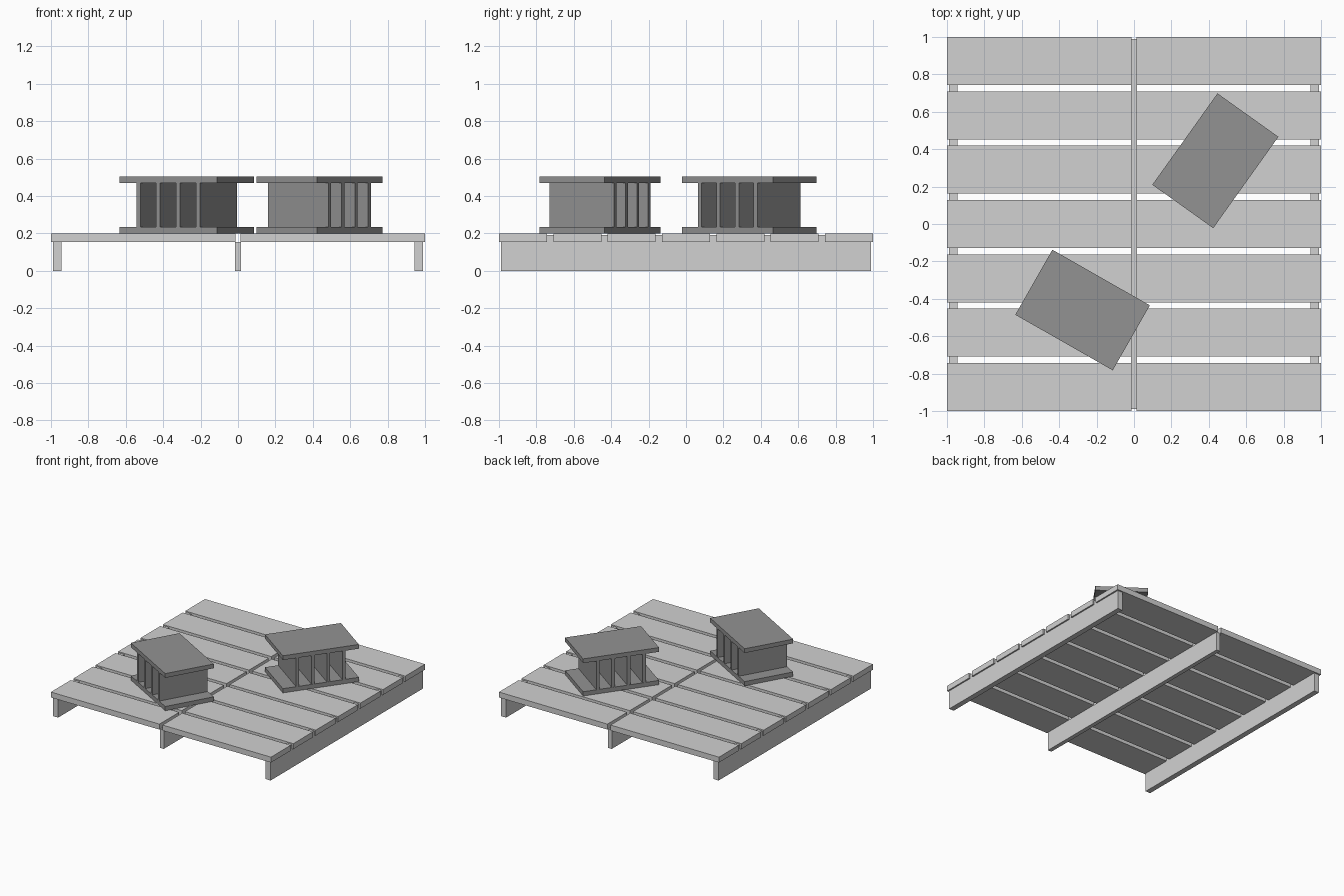
import bpy
import bmesh
import math
from mathutils import Matrix, Vector

if "Cube" in bpy.data.objects:
    bpy.data.objects.remove(bpy.data.objects["Cube"])


def material(name, grey):
    m = bpy.data.materials.new(name)
    m.diffuse_color = (grey, grey, grey, 1)
    m.use_nodes = True
    m.node_tree.nodes["Principled BSDF"].inputs["Base Color"].default_value = m.diffuse_color
    return m


LIGHT = material("light_grey", 0.64)
DARK = material("dark_grey", 0.29)


def boxes(name, mat, bounds, location=(0, 0, 0), angle=0):
    """One object made of boxes given as (x0, x1, y0, y1, z0, z1)."""
    bm = bmesh.new()
    for x0, x1, y0, y1, z0, z1 in bounds:
        centre = Vector(((x0 + x1) / 2, (y0 + y1) / 2, (z0 + z1) / 2))
        size = (x1 - x0, y1 - y0, z1 - z0, 1)
        bmesh.ops.create_cube(bm, size=1, matrix=Matrix.Translation(centre) @ Matrix.Diagonal(size))
    mesh = bpy.data.meshes.new(name)
    bm.to_mesh(mesh)
    bm.free()
    mesh.materials.append(mat)
    ob = bpy.data.objects.new(name, mesh)
    ob.location = location
    ob.rotation_euler.z = math.radians(angle)
    bpy.context.collection.objects.link(ob)
    return ob


# Deck: seven rows of planks, split along the middle
ROWS, GAP = 7, 0.034
width = (2 - GAP * (ROWS - 1)) / ROWS
for i in range(ROWS):
    y0 = -1 + i * (width + GAP)
    for side, x0, x1 in (("left", -1, -0.014), ("right", 0.014, 1)):
        boxes(f"deck_plank_{side}_{i + 1}", LIGHT, [(x0, x1, y0, y0 + width, 0.155, 0.2)])

# Runners under the deck; the outer two rise into the plank gaps
for name, x, half, top in (("left_runner", -0.966, 0.022, 0.19),
                           ("middle_runner", 0, 0.017, 0.155),
                           ("right_runner", 0.966, 0.022, 0.19)):
    boxes(name, LIGHT, [(x - half, x + half, -0.988, 0.988, 0, top)])


# Blocks: two plates held apart by four upright slabs
def finned_block(name, x, y, angle):
    at = (x, y, 0.2)
    boxes(name + "_bottom_plate", DARK, [(-0.3, 0.3, -0.2, 0.2, 0, 0.035)], at, angle)
    boxes(name + "_top_plate", DARK, [(-0.3, 0.3, -0.2, 0.2, 0.27, 0.305)], at, angle)
    slabs = [(c - 0.0125, c + 0.0125, -0.199, 0.199, 0.035, 0.27)
             for c in (-0.183, -0.061, 0.061, 0.183)]
    boxes(name + "_slabs", DARK, slabs, at, angle)


finned_block("front_block", -0.275, -0.46, -29.7)
finned_block("back_block", 0.435, 0.338, 54.5)
